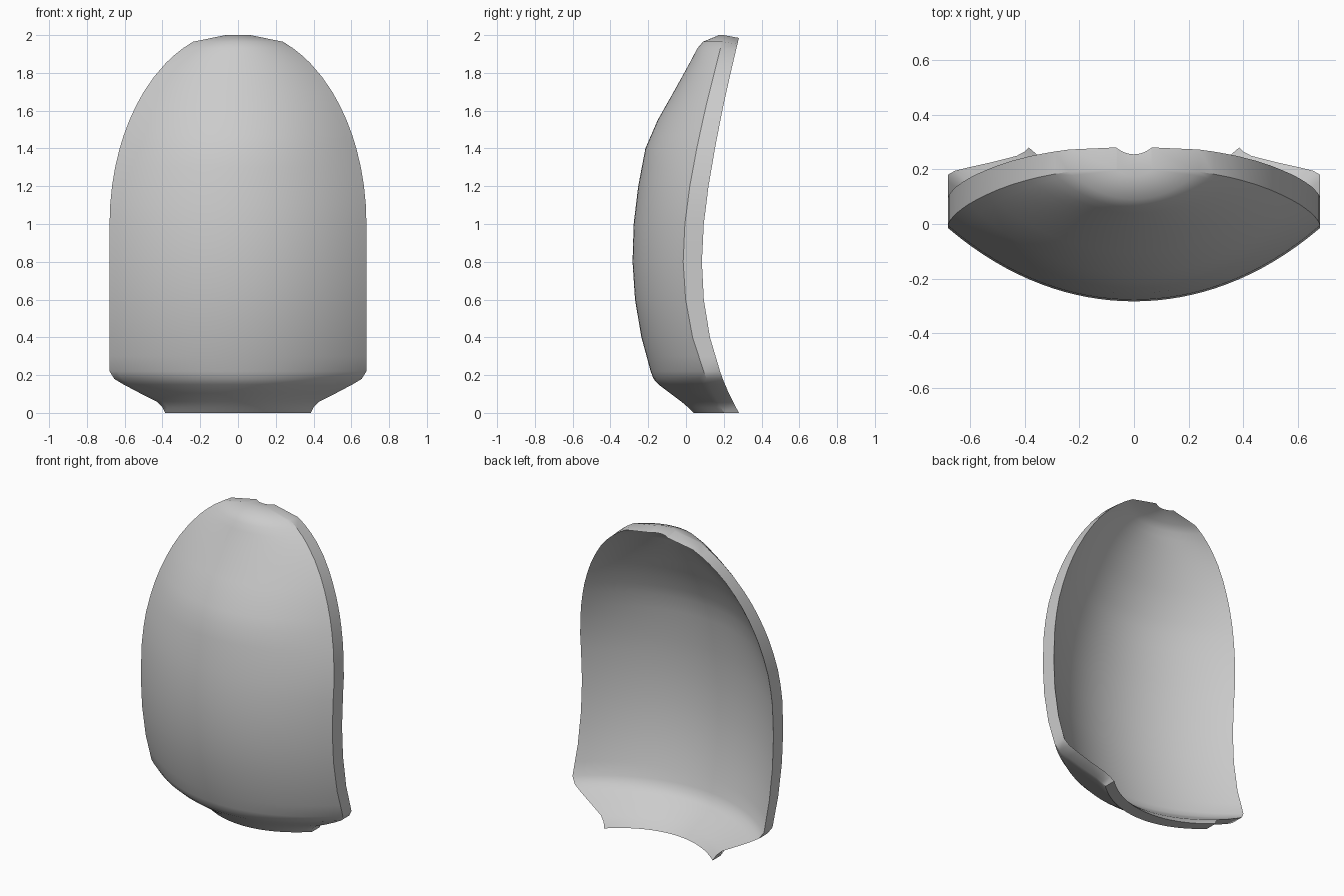
import bpy, bmesh, math

if "Cube" in bpy.data.objects:
    bpy.data.objects.remove(bpy.data.objects["Cube"])

# Edge and centre depth profiles of the shell: (z, y)
CENTRE = [(0, .04), (.03, .01), (.06, -.025), (.105, -.085), (.15, -.145), (.18, -.172), (.22, -.187),
          (.4, -.236), (.6, -.27), (.8, -.283), (1, -.277), (1.2, -.253), (1.4, -.215),
          (1.55, -.15), (1.7, -.065), (1.85, .018), (1.93, .06), (1.965, .09), (2, .175)]
EDGE = [(0, .2), (.1, .145), (.2, .1), (.4, .035), (.6, -.002), (.8, -.015), (1, -.006),
        (1.2, .02), (1.4, .057), (1.6, .1), (1.8, .15), (2, .2)]
# Half width of the foot: (z, x)
FOOT = [(0, .385), (.03, .40), (.06, .43), (.105, .52), (.15, .605), (.18, .655), (.22, .68)]
COLS = 32


def sample(points, z):
    for (a, u), (b, v) in zip(points, points[1:]):
        if z <= b:
            return u + (v - u) * (z - a) / (b - a)
    return points[-1][1]


def half_width(z):
    if z <= .22:
        return sample(FOOT, z)
    if z <= 1:
        return .68
    if z > 1.99:
        return .065
    return .68 * math.sqrt(1 - ((z - 1) / 1.03) ** 2)


heights = sorted({p[0] for p in CENTRE} | {.3, .5, .7, .9, 1.1, 1.3, 1.47, 1.63, 1.78, 1.89})
bm = bmesh.new()


def skin(back):
    rows = []
    for z in heights:
        w, yc, ye = half_width(z), sample(CENTRE, z), sample(EDGE, z)
        thick = .08 + .02 * math.sin(math.pi * z / 2)
        row = []
        for i in range(COLS + 1):
            t = 2 * i / COLS - 1
            y = yc + (ye - yc) * (.92 * t * t + .08 * t ** 4)
            drop = .015 * max(0, (z - 1.8) / .2)
            row.append(bm.verts.new((w * t, y + thick * back, z - drop * back)))
        rows.append(row)
    for a, b in zip(rows, rows[1:]):
        for i in range(COLS):
            bm.faces.new((a[i], a[i + 1], b[i + 1], b[i]))
    # Outline loop of this skin
    return (rows[0] + [r[-1] for r in rows[1:]] + rows[-1][-2::-1]
            + [r[0] for r in rows[-2:0:-1]])


# Front and back skins, joined by a rim
front, rear = skin(0), skin(1)
n = len(front)
for i in range(n):
    j = (i + 1) % n
    bm.faces.new((front[i], front[j], rear[j], rear[i]))
bmesh.ops.recalc_face_normals(bm, faces=bm.faces)

mesh = bpy.data.meshes.new("curved_shell")
bm.to_mesh(mesh)
bm.free()
shell = bpy.data.objects.new("curved_shell", mesh)
bpy.context.collection.objects.link(shell)
bpy.context.view_layer.objects.active = shell
shell.select_set(True)
bpy.ops.object.shade_smooth_by_angle(angle=math.radians(35))
